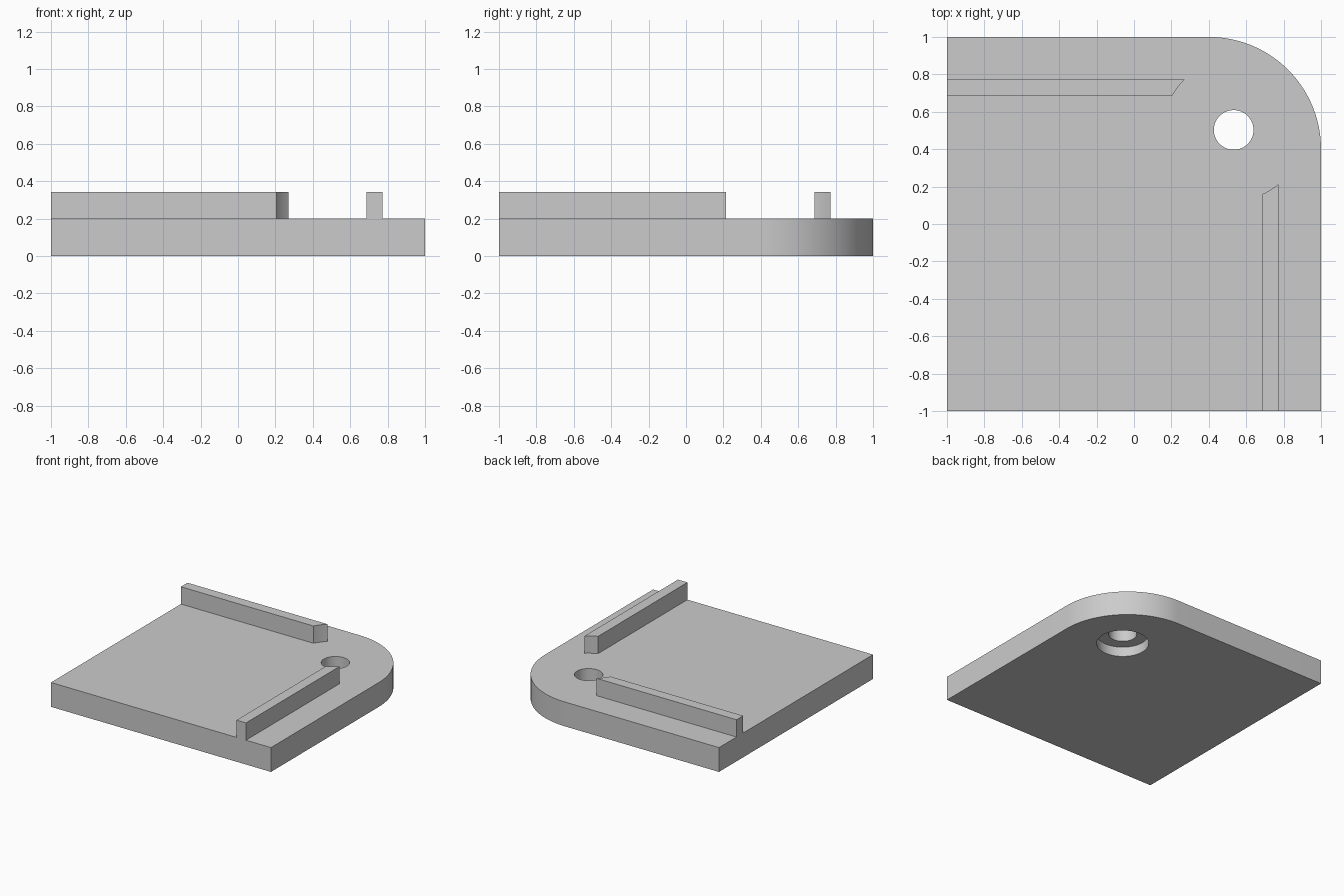
import bpy
import bmesh
from math import cos, sin, pi, sqrt, radians

cube = bpy.data.objects.get("Cube")
if cube:
    bpy.data.objects.remove(cube, do_unlink=True)

grey = bpy.data.materials.new("plain grey")
grey.use_nodes = True
colour = (0.6, 0.6, 0.6, 1)
grey.diffuse_color = colour
grey.node_tree.nodes["Principled BSDF"].inputs["Base Color"].default_value = colour

THICK, RAIL_TOP = 0.2, 0.342
HOLE = (0.533, 0.503)
CLEARANCE = 0.376            # rails stop at this distance from the hole axis
INNER, OUTER = 0.687, 0.773  # rail sides


def activate(obj):
    bpy.ops.object.select_all(action="DESELECT")
    obj.select_set(True)
    bpy.context.view_layer.objects.active = obj


def prism(name, outline, z0, z1):
    """Extrude a flat outline upward into a solid."""
    bm = bmesh.new()
    face = bm.faces.new([bm.verts.new((x, y, z0)) for x, y in outline])
    top = bmesh.ops.extrude_face_region(bm, geom=[face])["geom"]
    bmesh.ops.translate(bm, vec=(0, 0, z1 - z0),
                        verts=[v for v in top if isinstance(v, bmesh.types.BMVert)])
    bmesh.ops.recalc_face_normals(bm, faces=bm.faces)
    mesh = bpy.data.meshes.new(name)
    bm.to_mesh(mesh)
    bm.free()
    mesh.materials.append(grey)
    obj = bpy.data.objects.new(name, mesh)
    bpy.context.collection.objects.link(obj)
    return obj


def smooth(obj):
    activate(obj)
    bpy.ops.object.shade_smooth_by_angle(angle=radians(30))


def arc(cx, cy, r, start, end, steps):
    return [(cx + r * cos(start + (end - start) * i / steps),
             cy + r * sin(start + (end - start) * i / steps)) for i in range(steps + 1)]


# Base plate with one large rounded corner
plate = prism("base_plate", [(-1, 1), (-1, -1), (1, -1)] + arc(0.4, 0.4, 0.6, 0, pi / 2, 32),
              0, THICK)

# Screw hole with a wider recess underneath
for name, radius, z0, z1 in (("hole_cutter", 0.106, -0.1, 0.3),
                             ("recess_cutter", 0.196, -0.1, 0.08)):
    cutter = prism(name, arc(*HOLE, radius, 0, 2 * pi, 64)[:-1], z0, z1)
    cutter.hide_render = True
    mod = plate.modifiers.new(name, "BOOLEAN")
    mod.operation = "DIFFERENCE"
    mod.solver = "EXACT"
    mod.object = cutter
    activate(plate)
    bpy.ops.object.modifier_apply(modifier=mod.name)
    bpy.data.objects.remove(cutter, do_unlink=True)
smooth(plate)


# Rails along two sides, their ends hollowed around the hole
def rail(name, along):
    across = 1 - along
    outline = [(-1, INNER)]
    for i in range(9):
        side = INNER + (OUTER - INNER) * i / 8
        outline.append((HOLE[along] - sqrt(CLEARANCE ** 2 - (side - HOLE[across]) ** 2), side))
    outline.append((-1, OUTER))
    if along == 1:
        outline = [(b, a) for a, b in outline]
    smooth(prism(name, outline, THICK, RAIL_TOP))


rail("back_rail", 0)
rail("side_rail", 1)
